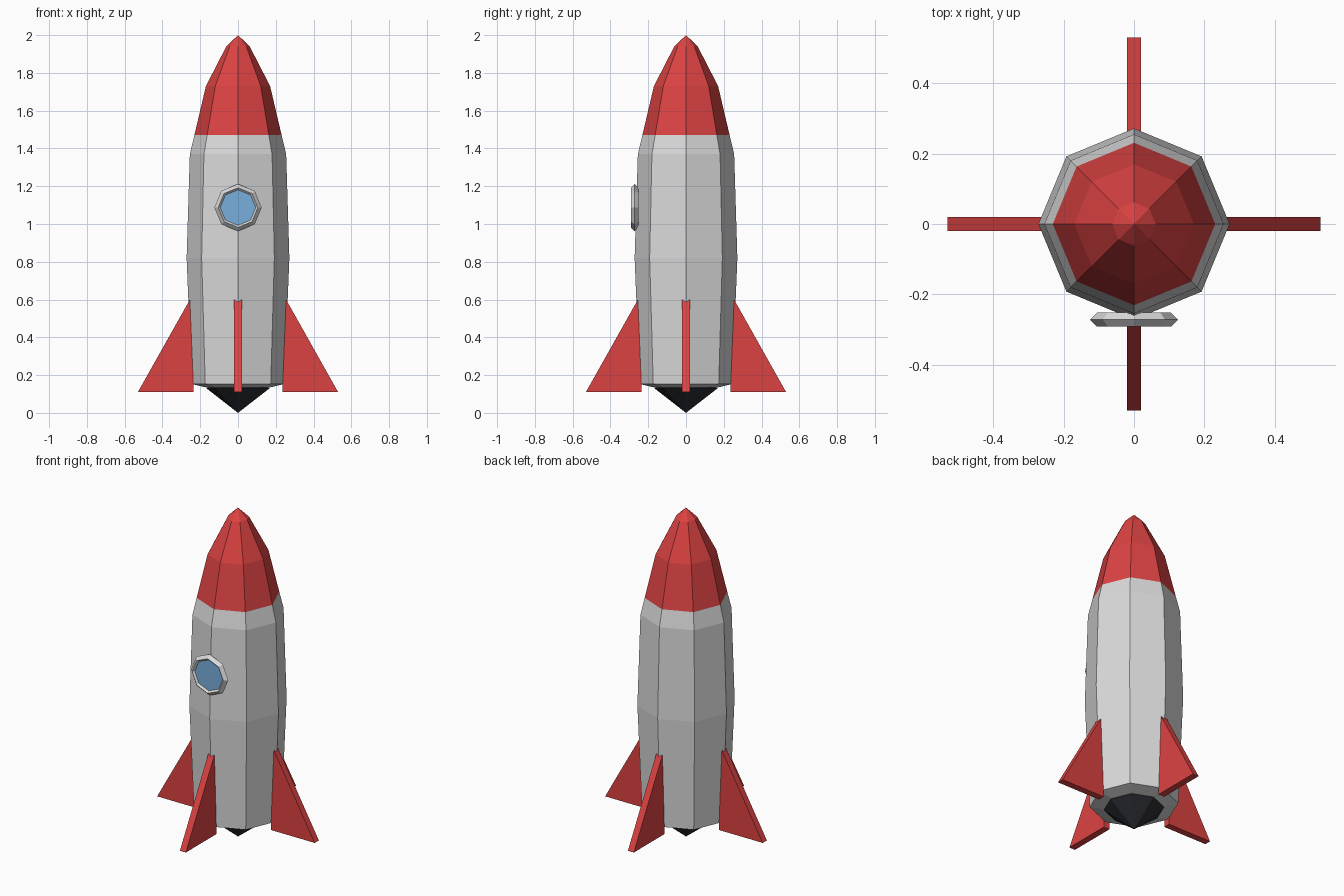
import bpy, bmesh
from math import sin, cos, pi

cube = bpy.data.objects.get("Cube")
if cube:
    bpy.data.objects.remove(cube, do_unlink=True)


def material(name, rgb):
    m = bpy.data.materials.new(name)
    m.use_nodes = True
    m.diffuse_color = (*rgb, 1)
    m.node_tree.nodes["Principled BSDF"].inputs["Base Color"].default_value = (*rgb, 1)
    return m


WHITE = material("hull white", (0.70, 0.70, 0.71))
RED = material("red paint", (0.72, 0.055, 0.055))
BLUE = material("window blue", (0.19, 0.43, 0.72))
DARK = material("nozzle charcoal", (0.025, 0.027, 0.035))


def finish(name, bm, *mats):
    bmesh.ops.remove_doubles(bm, verts=bm.verts[:], dist=1e-5)
    bmesh.ops.recalc_face_normals(bm, faces=bm.faces[:])
    mesh = bpy.data.meshes.new(name)
    bm.to_mesh(mesh)
    bm.free()
    for m in mats:
        mesh.materials.append(m)
    obj = bpy.data.objects.new(name, mesh)
    bpy.context.collection.objects.link(obj)
    return obj


def lathe(profile, sides=8, closed=False):
    """Spin (radius, height) points around z into flat facets."""
    bm = bmesh.new()
    rings = []
    for r, z in profile:
        if r == 0:
            rings.append([bm.verts.new((0, 0, z))] * sides)
        else:
            rings.append([bm.verts.new((r * cos(2 * pi * i / sides),
                                        r * sin(2 * pi * i / sides), z))
                          for i in range(sides)])
    pairs = list(zip(rings, rings[1:]))
    if closed:
        pairs.append((rings[-1], rings[0]))
    for a, b in pairs:
        for i in range(sides):
            j = (i + 1) % sides
            bm.faces.new(dict.fromkeys((a[i], a[j], b[j], b[i])))
    return bm


# Hull with painted nose
NOSE_Z = 1.47
hull = lathe([(0, 0.135), (0.17, 0.135), (0.245, 0.153), (0.272, 0.82), (0.255, 1.37),
              (0.231, NOSE_Z), (0.17, 1.73), (0.062, 1.94), (0, 2.0)])
for f in hull.faces:
    f.material_index = int(f.calc_center_median().z > NOSE_Z)
finish("hull", hull, WHITE, RED)

# Exhaust cone
finish("nozzle", lathe([(0, 0), (0.167, 0.13), (0.15, 0.14), (0, 0.14)]), DARK)

# Four fins, rooted inside the hull
for k, name in enumerate(("left", "back", "right", "front")):
    bm = bmesh.new()
    sides = [[bm.verts.new((x, y, z)) for x, z in ((0.235, 0.11), (0.53, 0.11), (0.235, 0.635))]
             for y in (-0.02, 0.02)]
    for s in sides:
        bm.faces.new(s)
    for i in range(3):
        j = (i + 1) % 3
        bm.faces.new((sides[0][i], sides[0][j], sides[1][j], sides[1][i]))
    finish(name + "_fin", bm, RED).rotation_euler.z = k * pi / 2

# Porthole: diamond-section ring and glass disc, facing forward
R, T = 0.105, 0.02
ring = finish("porthole_ring", lathe([(R + T, 0), (R, T), (R - T, 0), (R, -T)], closed=True), WHITE)
glass = finish("porthole_glass", lathe([(0, 0), (0.096, 0), (0.096, 0.009), (0, 0.009)]), BLUE)
for part in (ring, glass):
    part.location = (0, -0.272, 1.087)
    part.rotation_euler.x = pi / 2
